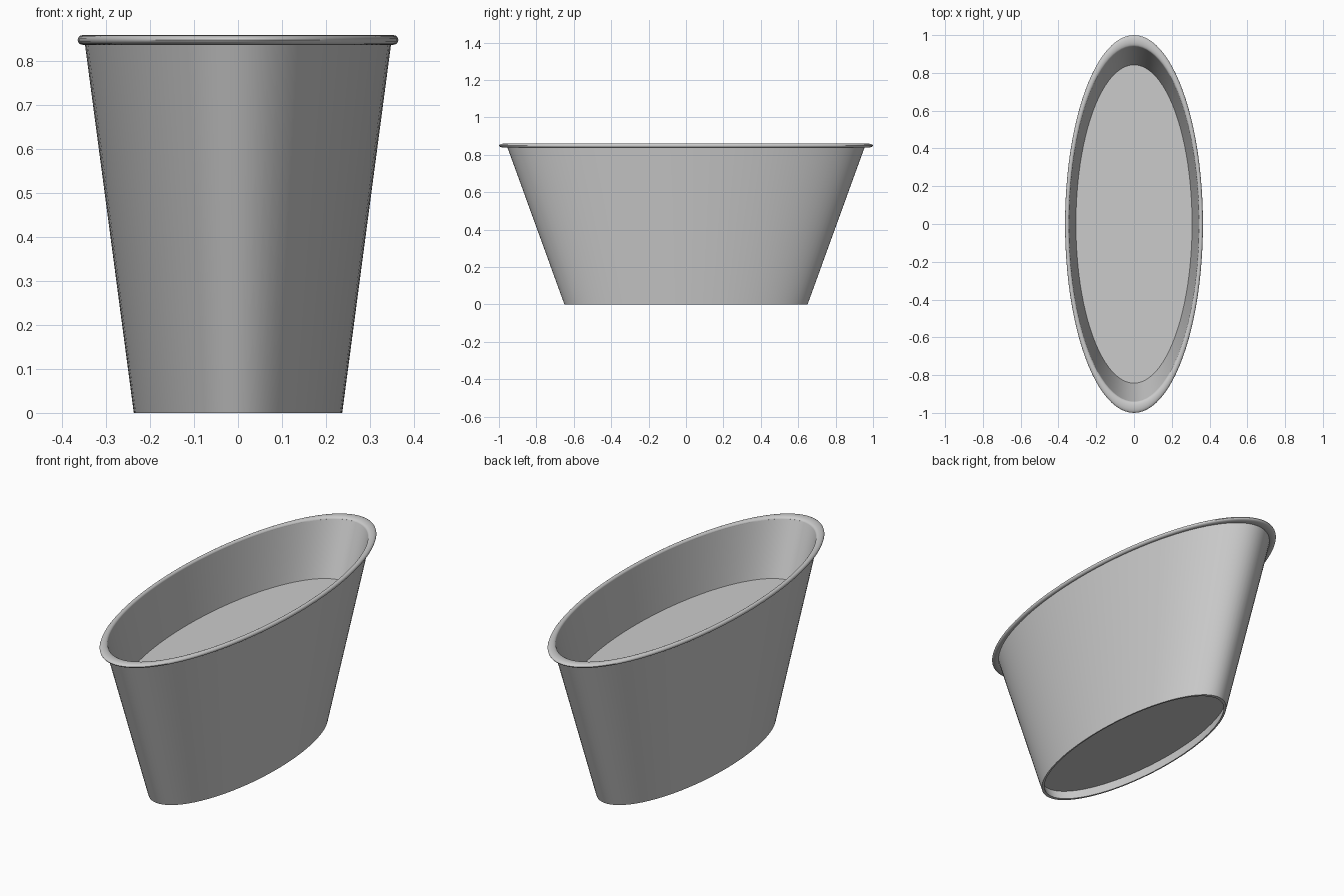
import bpy
import bmesh
import math

cube = bpy.data.objects.get("Cube")
if cube:
    bpy.data.objects.remove(cube, do_unlink=True)

SEGMENTS = 96
X_SCALE = 0.365      # squashes round parts into ellipses
HEIGHT = 0.86

grey = bpy.data.materials.new("grey")
grey.use_nodes = True
colour = (0.6, 0.6, 0.6, 1)
grey.diffuse_color = colour
grey.node_tree.nodes["Principled BSDF"].inputs["Base Color"].default_value = colour


def lathe(name, profile, closed=False):
    """Spin (radius, z) points into an elliptical solid; radius 0 makes a pole."""
    bm = bmesh.new()
    rings = []
    for r, z in profile:
        if r == 0:
            rings.append([bm.verts.new((0, 0, z))] * SEGMENTS)
        else:
            angles = [2 * math.pi * i / SEGMENTS for i in range(SEGMENTS)]
            rings.append([bm.verts.new((X_SCALE * r * math.cos(a), r * math.sin(a), z))
                          for a in angles])
    pairs = list(zip(rings, rings[1:]))
    if closed:
        pairs.append((rings[-1], rings[0]))
    for low, high in pairs:
        for i in range(SEGMENTS):
            j = (i + 1) % SEGMENTS
            corners = dict.fromkeys((low[i], low[j], high[j], high[i]))
            bm.faces.new(list(corners))
    bmesh.ops.recalc_face_normals(bm, faces=bm.faces)
    mesh = bpy.data.meshes.new(name)
    bm.to_mesh(mesh)
    bm.free()
    mesh.materials.append(grey)
    obj = bpy.data.objects.new(name, mesh)
    bpy.context.collection.objects.link(obj)
    bpy.ops.object.select_all(action='DESELECT')
    obj.select_set(True)
    bpy.context.view_layer.objects.active = obj
    bpy.ops.object.shade_smooth_by_angle(angle=math.radians(35))
    return obj


def wall_radius(z):
    """Outer radius of the tapered wall along y."""
    return 0.65 + 0.363 * z


WALL = 0.018
TOP = HEIGHT - 0.011
FLOOR = 0.05
FILL = 0.58

# Tapered wall, a closed shell open at both ends
lathe("cup_wall", [(wall_radius(0), 0), (wall_radius(TOP), TOP),
                   (wall_radius(TOP) - WALL, TOP), (wall_radius(0) - WALL, 0)], closed=True)

# Recessed base and the filling whose top shows inside the cup
inset = WALL / 2
lathe("cup_filling", [(0, FLOOR), (wall_radius(FLOOR) - inset, FLOOR),
                      (wall_radius(FILL) - inset, FILL), (0, FILL)])

# Rolled rim
lathe("rolled_rim", [(0.97 + 0.03 * math.cos(2 * math.pi * k / 16),
                      TOP + 0.011 * math.sin(2 * math.pi * k / 16)) for k in range(16)],
      closed=True)
